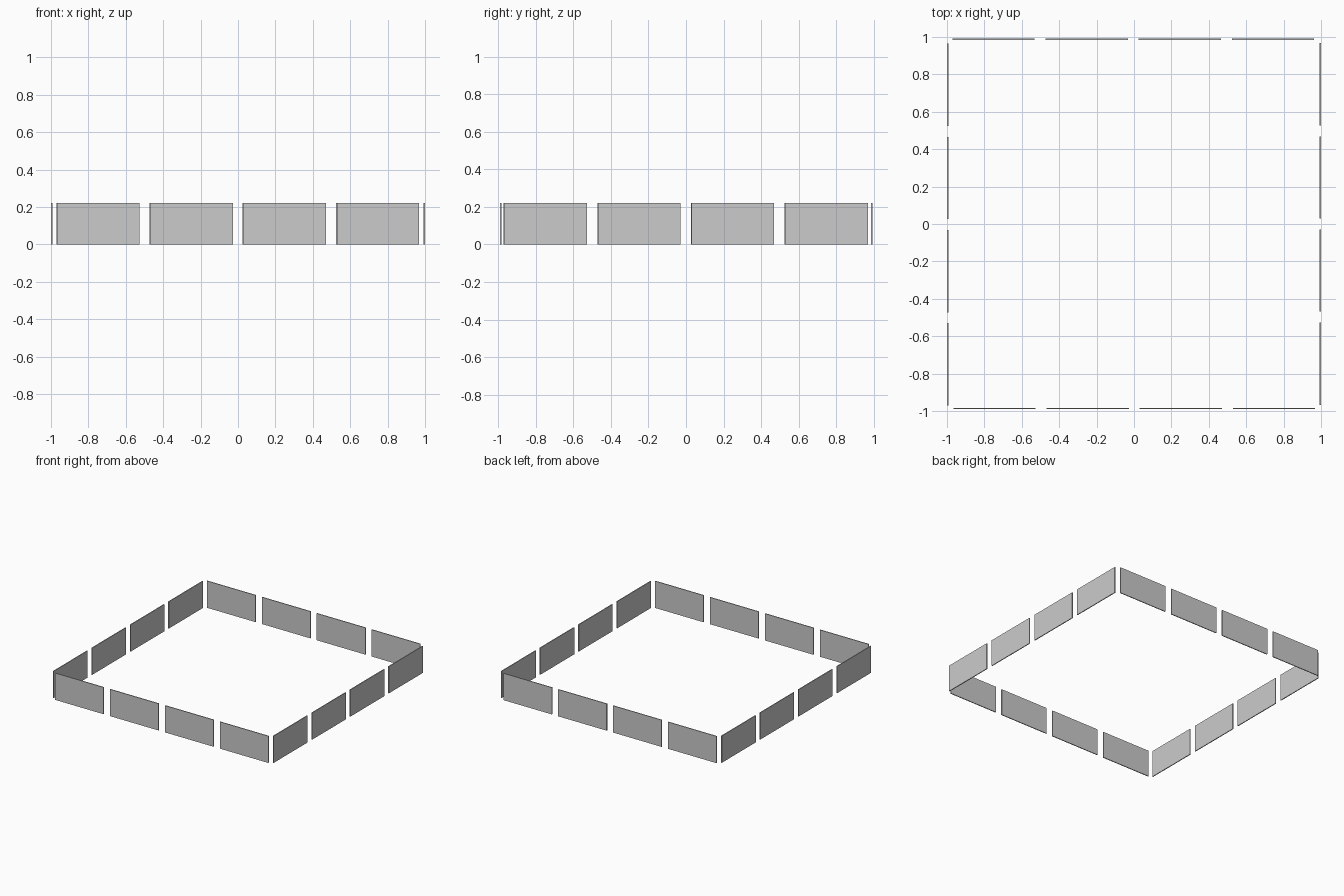
import bpy

if "Cube" in bpy.data.objects:
    bpy.data.objects.remove(bpy.data.objects["Cube"])

LENGTH, HEIGHT, THICK = 0.44, 0.22, 0.007
SPACING = 0.498


def panel(name, x, y, along_x):
    """Thin upright wall panel standing on the floor plane."""
    bpy.ops.mesh.primitive_cube_add(size=1, location=(x, y, HEIGHT / 2))
    ob = bpy.context.object
    ob.name = name
    ob.scale = (LENGTH, THICK, HEIGHT) if along_x else (THICK, LENGTH, HEIGHT)
    bpy.ops.object.transform_apply(location=False, rotation=False, scale=True)


# Four rows of four panels: side name, fixed coordinate, row centre, direction
rows = [
    ("front_panel", -0.986, 0.001, True),
    ("back_panel", 0.988, -0.004, True),
    ("left_panel", -0.9965, -0.003, False),
    ("right_panel", 0.9965, 0.0, False),
]
for name, fixed, centre, along_x in rows:
    for i in range(4):
        t = centre + (i - 1.5) * SPACING
        x, y = (t, fixed) if along_x else (fixed, t)
        panel(f"{name}_{i + 1}", x, y, along_x)
